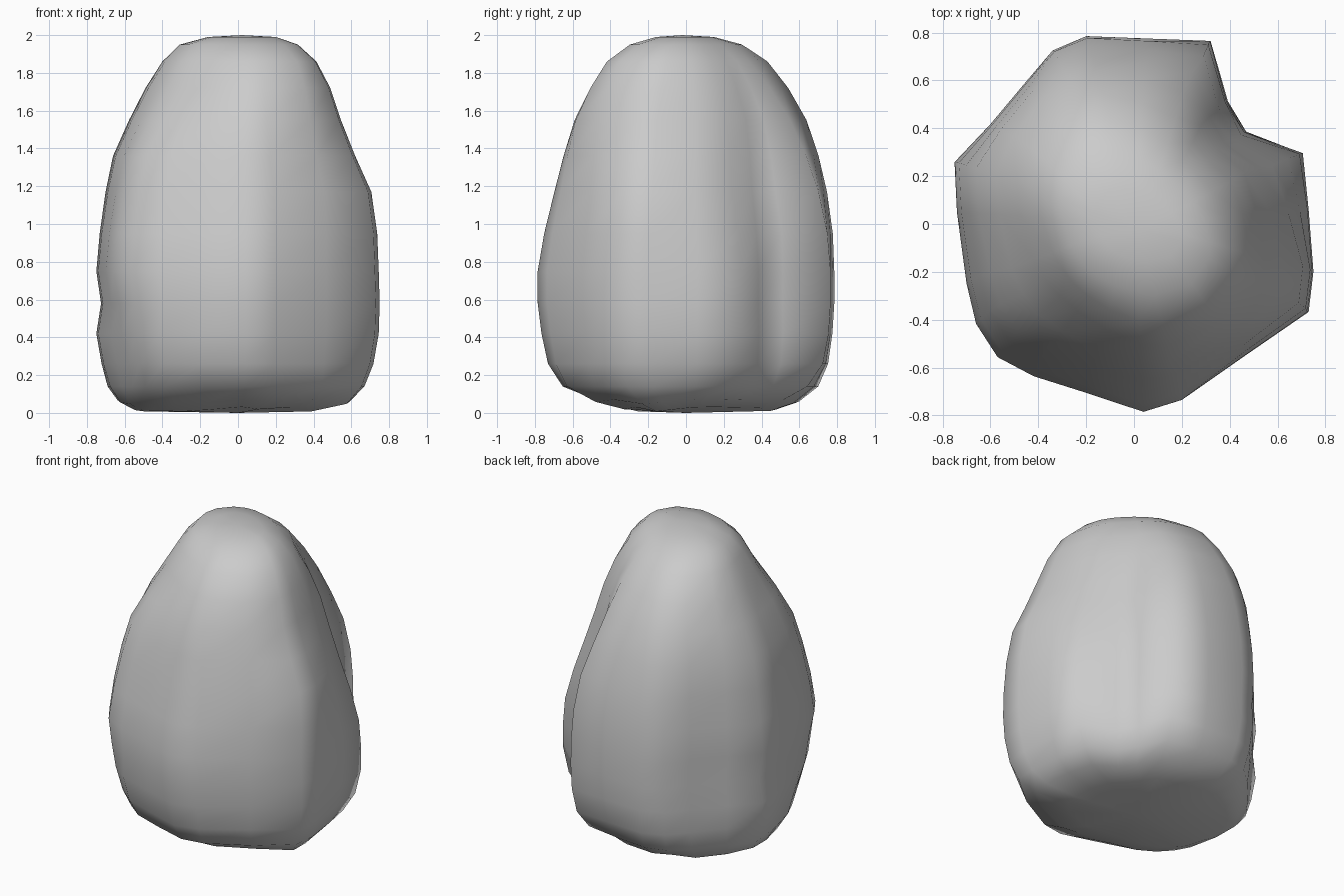
import bpy, bmesh, math

# Plan outline of the boulder at its widest, counter-clockwise
outline = [(0.04, -0.79), (0.2, -0.74), (0.47, -0.55), (0.73, -0.37), (0.75, -0.2),
           (0.73, 0.06), (0.71, 0.30), (0.48, 0.40), (0.40, 0.53), (0.32, 0.77),
           (0.06, 0.78), (-0.2, 0.79), (-0.34, 0.73), (-0.45, 0.6), (-0.6, 0.42),
           (-0.75, 0.26), (-0.74, 0.05), (-0.70, -0.25), (-0.66, -0.42),
           (-0.57, -0.56), (-0.42, -0.64), (-0.2, -0.71)]

# Levels: height, left, right, front, back extents, blend towards an oval
levels = [(0.02, 0.54, 0.38, 0.32, 0.46, 0.7),
          (0.06, 0.62, 0.57, 0.48, 0.58, 0.5),
          (0.14, 0.68, 0.66, 0.65, 0.69, 0.25),
          (0.26, 0.72, 0.715, 0.73, 0.75, 0.05),
          (0.42, 0.75, 0.745, 0.765, 0.775, 0.0),
          (0.58, 0.725, 0.75, 0.785, 0.785, 0.0),
          (0.75, 0.75, 0.745, 0.785, 0.785, 0.0),
          (0.95, 0.73, 0.735, 0.75, 0.775, 0.05),
          (1.17, 0.695, 0.70, 0.695, 0.74, 0.15),
          (1.36, 0.65, 0.61, 0.645, 0.69, 0.3),
          (1.55, 0.56, 0.53, 0.585, 0.62, 0.5),
          (1.72, 0.47, 0.47, 0.495, 0.52, 0.7),
          (1.86, 0.38, 0.395, 0.40, 0.41, 0.9),
          (1.95, 0.29, 0.30, 0.28, 0.28, 1.0),
          (1.99, 0.15, 0.19, 0.15, 0.14, 1.0)]


def oval_radius(u, v):
    # squarish oval stretched along one diagonal and flattened along the other
    r = (abs(u) ** 2.3 + abs(v) ** 2.3) ** (-1 / 2.3)
    s = 2 * u * v / (u * u + v * v)
    if s < 0:
        return r * (1 - 0.16 * s)
    return r * (1 - (0.2 if u > 0 else 0.09) * s)


def ring(bm, level):
    z, left, right, front, back, blend = level
    verts = []
    for x, y in outline:
        u, v = x / 0.75, y / 0.79
        k = 1 + (oval_radius(u, v) - 1) * blend
        u, v = u * k, v * k
        wobble = 0.012 * math.sin(7 * u + 5 * v) if z < 0.1 else 0
        verts.append(bm.verts.new((u * (right if u > 0 else left),
                                   v * (back if v > 0 else front), z + wobble)))
    return verts


def dent(bm, centre, radius, depth):
    # push the skin inwards around a point
    for v in bm.verts:
        d = math.dist(v.co, centre)
        if d < radius:
            f = 1 - depth * (1 - d / radius)
            v.co.x *= f
            v.co.y *= f


# Boulder: skin the rings and close both ends
bm = bmesh.new()
rings = [ring(bm, lv) for lv in levels]
n = len(outline)
for a, b in zip(rings, rings[1:]):
    for i in range(n):
        j = (i + 1) % n
        bm.faces.new((a[i], a[j], b[j], b[i]))
top = bm.verts.new((0.02, -0.02, 2.0))
base = bm.verts.new((0.0, 0.0, 0.0))
for i in range(n):
    j = (i + 1) % n
    bm.faces.new((rings[-1][i], rings[-1][j], top))
    bm.faces.new((rings[0][j], rings[0][i], base))

# Chips: low front left, groove on the back right, worn right shoulder, upper front left
dent(bm, (-0.66, -0.42, 0.3), 0.35, 0.1)
dent(bm, (0.43, 0.40, 0.65), 0.35, 0.05)
dent(bm, (0.70, 0.36, 1.2), 0.5, 0.14)
dent(bm, (-0.32, -0.36, 1.75), 0.35, 0.1)

bmesh.ops.recalc_face_normals(bm, faces=bm.faces)
for f in bm.faces:
    f.smooth = True
mesh = bpy.data.meshes.new("boulder")
bm.to_mesh(mesh)
bm.free()
bpy.context.collection.objects.link(bpy.data.objects.new("boulder", mesh))
